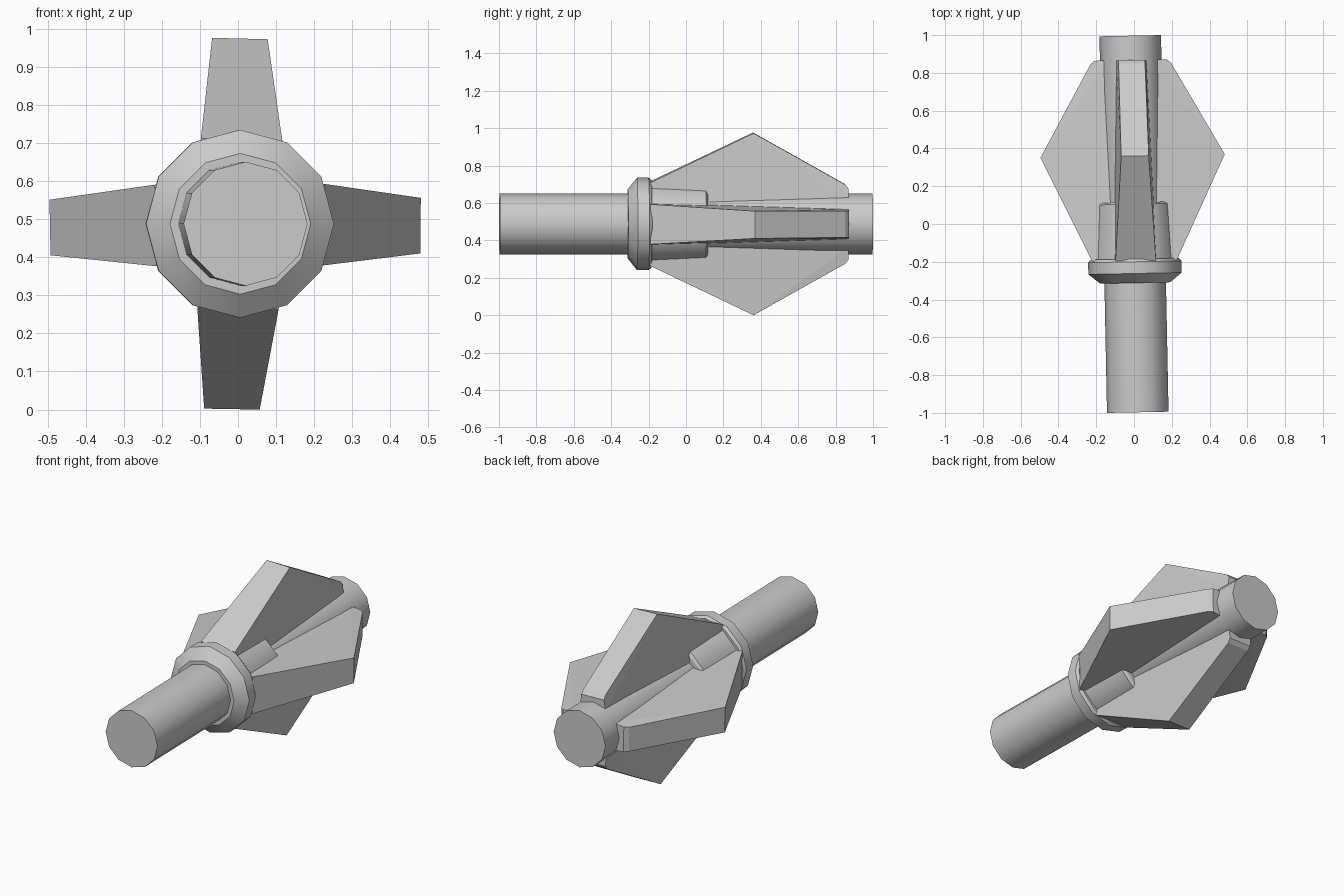
import bpy
import bmesh
import math
from mathutils import Matrix

if "Cube" in bpy.data.objects:
    bpy.data.objects.remove(bpy.data.objects["Cube"], do_unlink=True)

SIDES = 12
GREY = (0.6, 0.6, 0.6, 1)

metal = bpy.data.materials.new("grey_metal")
metal.use_nodes = True
metal.diffuse_color = GREY
metal.node_tree.nodes["Principled BSDF"].inputs["Base Color"].default_value = GREY

# The axis lies along y, turned very slightly sideways
PLACE = Matrix.Translation((0, 0, 0.488)) @ Matrix.Rotation(0.02, 4, "Z")


def finish(name, bm, local=Matrix.Identity(4), smooth=False):
    bmesh.ops.recalc_face_normals(bm, faces=bm.faces)
    bm.transform(PLACE @ local)
    mesh = bpy.data.meshes.new(name)
    bm.to_mesh(mesh)
    bm.free()
    mesh.materials.append(metal)
    obj = bpy.data.objects.new(name, mesh)
    bpy.context.collection.objects.link(obj)
    if smooth:
        bpy.ops.object.select_all(action="DESELECT")
        obj.select_set(True)
        bpy.context.view_layer.objects.active = obj
        bpy.ops.object.shade_smooth_by_angle(angle=math.radians(32))
    return obj


def lathe(name, profile):
    """Closed solid turned round the y axis from (y, radius) points."""
    bm = bmesh.new()
    rings = []
    for y, r in profile:
        angles = [math.tau * i / SIDES for i in range(SIDES)]
        rings.append([bm.verts.new((r * math.cos(a), y, r * math.sin(a))) for a in angles])
    for a, b in zip(rings, rings[1:]):
        for i in range(SIDES):
            j = (i + 1) % SIDES
            bm.faces.new((a[i], a[j], b[j], b[i]))
    bm.faces.new(rings[0])
    bm.faces.new(rings[-1])
    return finish(name, bm, smooth=True)


# Turned parts
lathe("shaft", [(-0.997, 0.163), (0.997, 0.163)])
lathe("collar", [(-0.312, 0.185), (-0.262, 0.247), (-0.2, 0.247), (-0.185, 0.235)])
lathe("sleeve", [(-0.2, 0.222), (0.105, 0.205), (0.115, 0.19)])

# Fin outline: position along the axis, radius, half thickness
FIN = [(-0.195, 0.12, 0.112), (-0.195, 0.222, 0.107), (0.36, 0.487, 0.073),
       (0.85, 0.212, 0.07), (0.868, 0.19, 0.072), (0.868, 0.12, 0.08)]


def fin(name, angle):
    bm = bmesh.new()
    left = [bm.verts.new((w, y, r)) for y, r, w in FIN]
    right = [bm.verts.new((-w, y, r)) for y, r, w in FIN]
    flanks = [bm.faces.new(left), bm.faces.new(right)]
    for i in range(len(FIN)):
        j = (i + 1) % len(FIN)
        bm.faces.new((left[i], left[j], right[j], right[i]))
    bmesh.ops.triangulate(bm, faces=flanks)
    finish(name, bm, Matrix.Rotation(angle, 4, "Y"))


# Four fins, each with a tiny lean
for k, (side, lean) in enumerate([("top", 0.025), ("left", 0.01), ("bottom", 0.018), ("right", -0.02)]):
    fin(side + "_fin", k * math.pi / 2 + lean)
